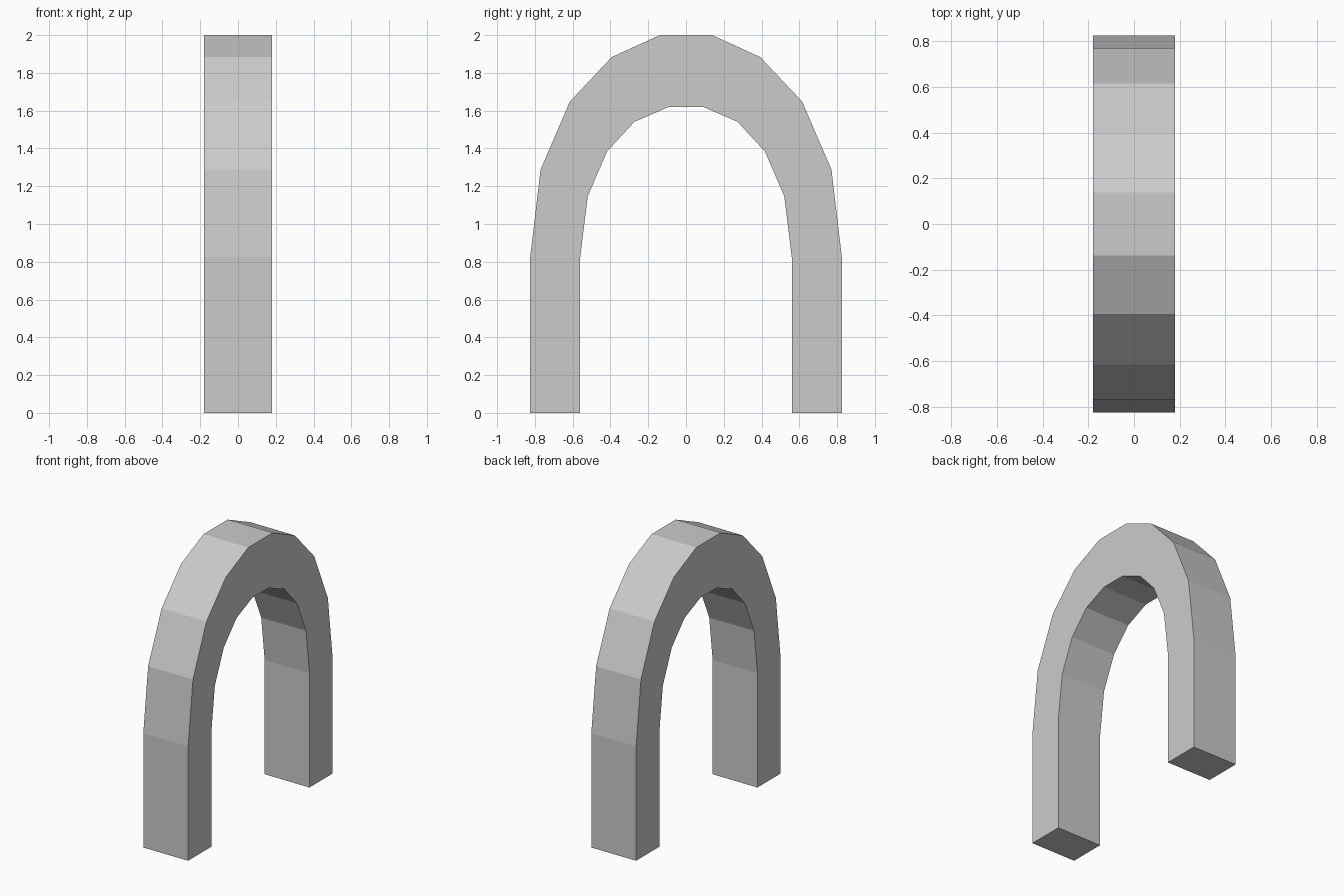
import bpy, bmesh

if "Cube" in bpy.data.objects:
    bpy.data.objects.remove(bpy.data.objects["Cube"])

HALF_WIDTH = 0.179

# Half profiles (y, z) of the arch, from foot to crown
outer = [(0.825, 0), (0.825, 0.825), (0.77, 1.288), (0.615, 1.648), (0.393, 1.884), (0.138, 2.0)]
inner = [(0.56, 0), (0.56, 0.825), (0.52, 1.147), (0.418, 1.384), (0.273, 1.541), (0.093, 1.619)]


def mirrored(half):
    return half + [(-y, z) for y, z in reversed(half)]


# Rectangular cross-sections swept along the arch
bm = bmesh.new()
rings = []
for (oy, oz), (iy, iz) in zip(mirrored(outer), mirrored(inner)):
    corners = [(-HALF_WIDTH, oy, oz), (HALF_WIDTH, oy, oz),
               (HALF_WIDTH, iy, iz), (-HALF_WIDTH, iy, iz)]
    rings.append([bm.verts.new(c) for c in corners])

for a, b in zip(rings, rings[1:]):
    for i in range(4):
        j = (i + 1) % 4
        bm.faces.new((a[i], a[j], b[j], b[i]))

# Feet
bm.faces.new(rings[0])
bm.faces.new(rings[-1])
bmesh.ops.recalc_face_normals(bm, faces=bm.faces[:])

mesh = bpy.data.meshes.new("arch")
bm.to_mesh(mesh)
bm.free()
bpy.context.collection.objects.link(bpy.data.objects.new("arch", mesh))
